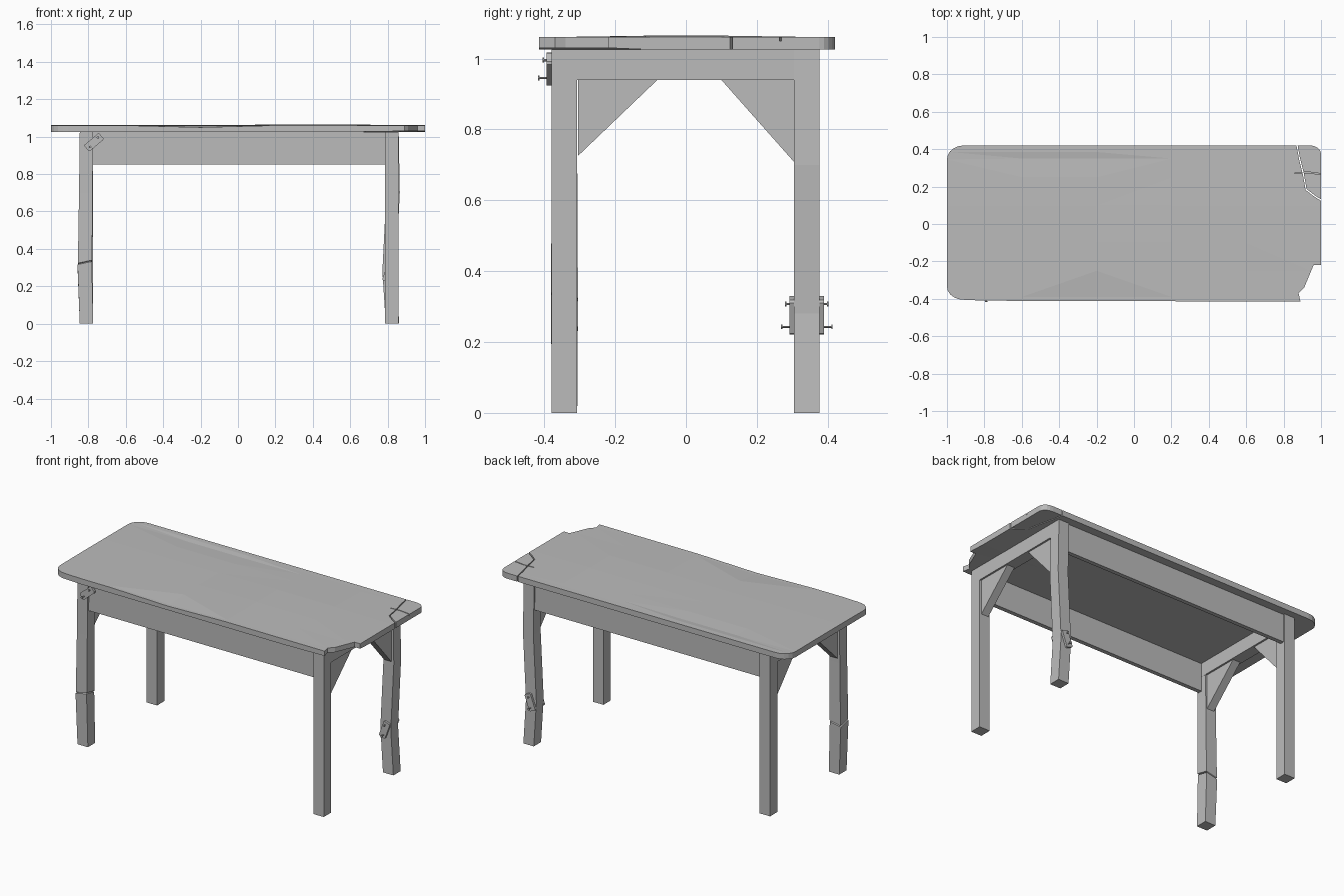
import bpy, bmesh, math
from mathutils import Matrix, Vector

old = bpy.data.objects.get("Cube")
if old:
    bpy.data.objects.remove(old, do_unlink=True)

grey = bpy.data.materials.new("plain grey")
grey.use_nodes = True
grey.diffuse_color = (0.5, 0.5, 0.5, 1)
grey.node_tree.nodes["Principled BSDF"].inputs["Base Color"].default_value = grey.diffuse_color


def finish(bm, name):
    bmesh.ops.recalc_face_normals(bm, faces=bm.faces[:])
    mesh = bpy.data.meshes.new(name)
    bm.to_mesh(mesh)
    bm.free()
    mesh.materials.append(grey)
    obj = bpy.data.objects.new(name, mesh)
    bpy.context.collection.objects.link(obj)
    return obj


def add_prism(bm, points, shift):
    """Extrude a flat outline by a vector."""
    face = bm.faces.new([bm.verts.new(p) for p in points])
    out = bmesh.ops.extrude_face_region(bm, geom=[face])
    moved = [v for v in out["geom"] if isinstance(v, bmesh.types.BMVert)]
    bmesh.ops.translate(bm, verts=moved, vec=shift)


def prism(name, points, shift):
    bm = bmesh.new()
    add_prism(bm, points, shift)
    return finish(bm, name)


def box(name, x0, x1, y0, y1, z0, z1):
    return prism(name, [(x0, y0, z0), (x1, y0, z0), (x1, y1, z0), (x0, y1, z0)], (0, 0, z1 - z0))


def arc(cx, cy, rx, ry, start):
    angles = [math.radians(start + 18 * i) for i in range(6)]
    return [(cx + rx * math.cos(a), cy + ry * math.sin(a)) for a in angles]


# Table top: rounded corners, one broken away
outline = arc(0.94, 0.375, 0.06, 0.045, 0)
outline += arc(-0.91, 0.345, 0.09, 0.075, 90)
outline += arc(-0.91, -0.335, 0.09, 0.07, 180)
outline += [(-0.8, -0.41), (0.89, -0.415), (0.88, -0.37), (0.91, -0.34),
            (0.935, -0.28), (0.96, -0.22), (1, -0.22)]
bm = bmesh.new()
add_prism(bm, [(x, y, 1.025) for x, y in outline], (0, 0, 0.035))
for axis, cuts in ((0, (-0.6, -0.2, 0.2, 0.6)), (1, (-0.39, -0.25, -0.1, 0.1, 0.25, 0.35, 0.385))):
    for c in cuts:
        normal, spot = Vector((0, 0, 0)), Vector((0, 0, 0))
        normal[axis], spot[axis] = 1, c
        bmesh.ops.bisect_plane(bm, geom=bm.verts[:] + bm.edges[:] + bm.faces[:],
                               plane_co=spot, plane_no=normal)
# Worn, uneven upper surface
for v in bm.verts:
    x, y = v.co.x, v.co.y
    if v.co.z > 1.04:
        v.co.z += 0.006 * max(0, 1 - abs(y) / 0.4) * (1 if 0 < x < 0.8 else 0.3)
        if y < -0.38 and -0.4 < x < 0.1:
            v.co.z -= 0.01
        if 0.34 < y < 0.36 and -0.7 < x < 0:
            v.co.z -= 0.004
    elif x > 0.85 and y < -0.2:
        v.co.z += 0.005
bmesh.ops.triangulate(bm, faces=[f for f in bm.faces if abs(f.normal.z) > 0.5])
table_top = finish(bm, "table_top")


# Cracks at the back corner
def crack(path, z0, width=0.005):
    one = [(x - width / 2, y - width / 2, z0) for x, y in path]
    two = [(x + width / 2, y + width / 2, z0) for x, y in reversed(path)]
    cutter = prism("crack_cutter", one + two, (0, 0, 1.1 - z0))
    cutter.hide_render = True
    mod = table_top.modifiers.new("crack", 'BOOLEAN')
    mod.operation, mod.object, mod.solver = 'DIFFERENCE', cutter, 'EXACT'
    bpy.context.view_layer.objects.active = table_top
    bpy.ops.object.modifier_apply(modifier=mod.name)
    bpy.data.objects.remove(cutter, do_unlink=True)


crack([(0.868, 0.44), (0.885, 0.35), (0.905, 0.27), (0.92, 0.185), (0.965, 0.15), (1.02, 0.115)], 1.0)
crack([(0.86, 0.272), (0.93, 0.276), (1.02, 0.264)], 1.05)


# Legs lofted through square sections: height, centre x, half width, slant
def leg(name, sections, y):
    bm = bmesh.new()
    rings = []
    for z, cx, h, slant in sections:
        rings.append([bm.verts.new((cx + sx * h, y + sy * h, z + slant * (sx - sy)))
                      for sx, sy in ((-1, -1), (1, -1), (1, 1), (-1, 1))])
    for low, high in zip(rings, rings[1:]):
        for i in range(4):
            bm.faces.new((low[i], low[i - 1], high[i - 1], high[i]))
    bm.faces.new(rings[0])
    bm.faces.new(rings[-1])
    return finish(bm, name)


W = 0.036
LX, FY, BY, TOP = 0.823, -0.343, 0.341, 1.026
leg("front_left_leg", [(0, LX, W, 0), (TOP, LX, W, 0)], FY)
leg("back_right_leg", [(0, -0.81, W, 0), (TOP, -0.81, W, 0)], BY)
leg("bent_back_left_leg", [(0, 0.826, W, 0), (0.28, 0.808, W, 0),
                           (0.7, 0.829, W, 0), (TOP, LX, W, 0)], BY)
leg("cracked_front_right_leg", [(0, -0.81, W, 0), (0.316, -0.82, 0.038, 0.008),
                                (0.32, -0.82, 0.031, 0.008), (0.324, -0.818, 0.038, 0.008),
                                (0.7, -0.814, W, 0), (TOP, -0.81, W, 0)], FY)

# Long aprons, end rails and corner braces
for side, label in ((-1, "front"), (1, "back")):
    box(label + "_apron", -0.79, 0.79, side * 0.368, side * 0.342, 0.85, 1.026)
for x, label in ((LX, "left"), (-0.81, "right")):
    box(label + "_end_rail", x - W, x + W, FY, BY, 0.94, 1.026)
    for s, end, foot, word in ((-1, 0.075, 0.725, "front"), (1, 0.095, 0.708, "back")):
        prism(f"{label}_{word}_brace",
              [(x - 0.025, s * 0.305, foot), (x - 0.025, s * 0.305, 0.945),
               (x - 0.025, s * end, 0.945)], (0.05, 0, 0))


# Repair plates with protruding nails; out is the outward y direction
def repair_plate(name, x, y, z, tilt, out):
    place = Matrix.Translation((x, y, z)) @ Matrix.Rotation(math.radians(-tilt), 4, 'Y')
    bm = bmesh.new()
    a, b, c = 0.052, 0.022, 0.006
    add_prism(bm, [(-a, 0, c - b), (c - a, 0, -b), (a - c, 0, -b), (a, 0, c - b),
                   (a, 0, b - c), (a - c, 0, b), (c - a, 0, b), (-a, 0, b - c)], (0, out * 0.014, 0))
    for px, pz, reach in ((-0.032, -0.006, 0.038), (0.032, 0.006, 0.026)):
        for radius, start, end in ((0.003, 0, reach), (0.007, reach - 0.004, reach)):
            bmesh.ops.create_cone(
                bm, cap_ends=True, segments=8, radius1=radius, radius2=radius, depth=end - start,
                matrix=Matrix.Translation((px, out * (start + end) / 2, pz))
                @ Matrix.Rotation(math.pi / 2, 4, 'X'))
    bm.transform(place)
    return finish(bm, name)


repair_plate("upper_repair_plate", -0.77, -0.379, 0.97, 40, -1)
repair_plate("leg_repair_plate_front", 0.808, 0.306, 0.275, 70, -1)
repair_plate("leg_repair_plate_back", 0.808, 0.376, 0.275, 70, 1)
